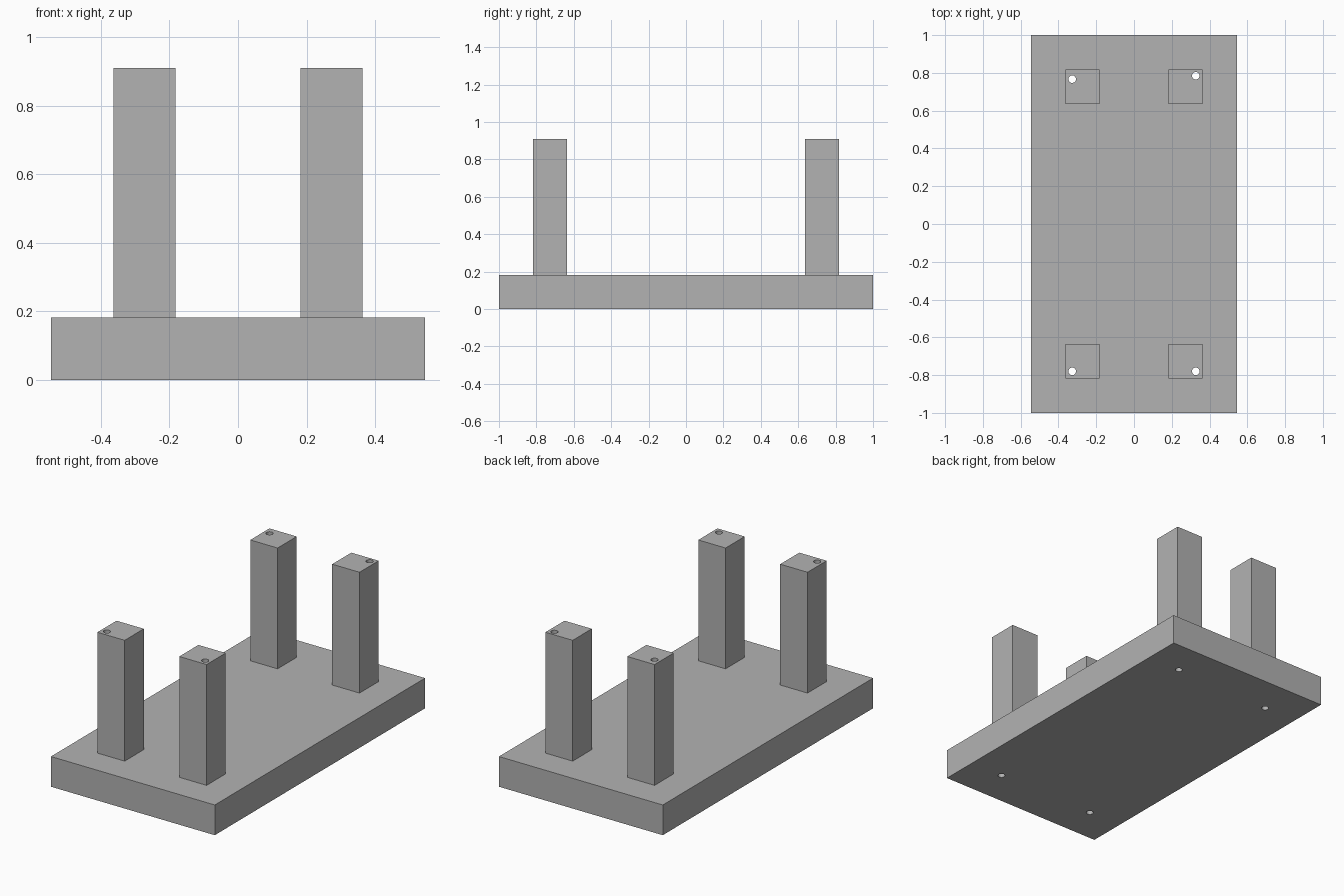
import bpy

default_cube = bpy.data.objects.get("Cube")
if default_cube:
    bpy.data.objects.remove(default_cube, do_unlink=True)

GREY = (0.448, 0.448, 0.448, 1.0)
grey = bpy.data.materials.new("plain grey")
grey.use_nodes = True
grey.diffuse_color = GREY
grey.node_tree.nodes["Principled BSDF"].inputs["Base Color"].default_value = GREY

UNIT = 1 / 11          # the plate is 12 x 22 x 2 of these
PLATE_TOP = 2 * UNIT
POST_TOP = 10 * UNIT
HOLE_RADIUS = 0.02


def box(name, x, y, bottom, top, width, depth):
    bpy.ops.mesh.primitive_cube_add(size=1, location=(x, y, (bottom + top) / 2))
    obj = bpy.context.object
    obj.name = name
    obj.scale = (width, depth, top - bottom)
    bpy.ops.object.transform_apply(location=False, rotation=False, scale=True)
    obj.data.materials.append(grey)
    return obj


def drill(obj, cutter):
    mod = obj.modifiers.new("hole", "BOOLEAN")
    mod.operation = "DIFFERENCE"
    mod.solver = "EXACT"
    mod.object = cutter
    bpy.context.view_layer.objects.active = obj
    bpy.ops.object.modifier_apply(modifier=mod.name)


# Base plate
plate = box("base_plate", 0, 0, 0, PLATE_TOP, 12 * UNIT, 22 * UNIT)

# Four posts, each with a hole running down through post and plate
hole_y = {
    "front_left": -0.78,
    "front_right": -0.78,
    "back_left": 0.785,
    "back_right": 0.767,
}
parts = [plate]
for corner, y in hole_y.items():
    side_x = 1 if corner.endswith("left") else -1
    side_y = -1 if corner.startswith("front") else 1
    post = box(corner + "_post", side_x * 3 * UNIT, side_y * 8 * UNIT,
               PLATE_TOP, POST_TOP, 2 * UNIT, 2 * UNIT)
    bpy.ops.mesh.primitive_cylinder_add(
        vertices=32, radius=HOLE_RADIUS, depth=3,
        location=(side_x * 0.327, y, 0))
    cutter = bpy.context.object
    cutter.hide_render = True
    cutter.data.materials.append(grey)
    drill(post, cutter)
    drill(plate, cutter)
    bpy.data.objects.remove(cutter, do_unlink=True)
    parts.append(post)

# Smooth hole walls, sharp box edges
bpy.ops.object.select_all(action="DESELECT")
for part in parts:
    part.select_set(True)
bpy.context.view_layer.objects.active = plate
bpy.ops.object.shade_smooth_by_angle()
